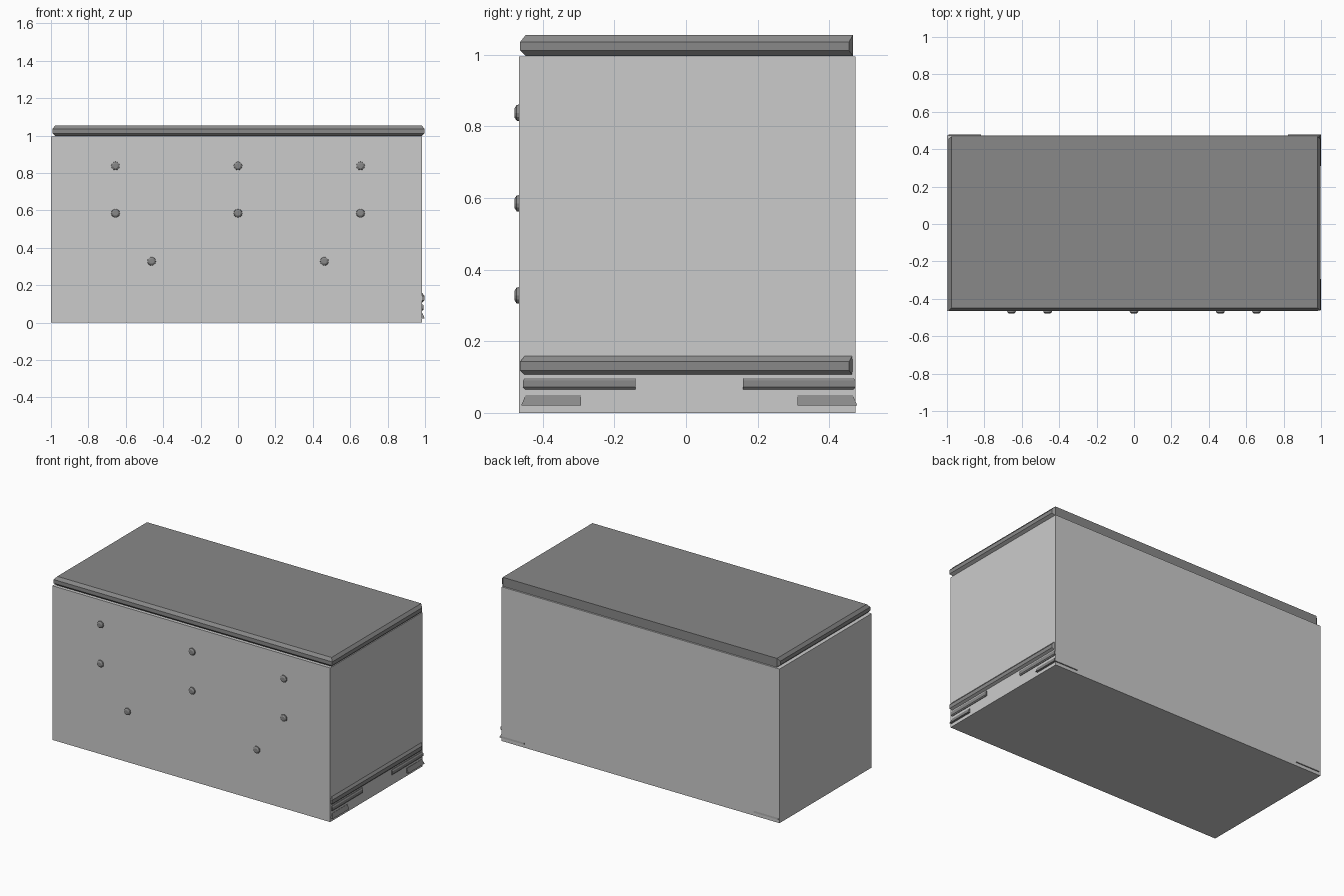
import bpy, bmesh
from math import cos, sin, pi

if "Cube" in bpy.data.objects:
    bpy.data.objects.remove(bpy.data.objects["Cube"])

dark = bpy.data.materials.new("dark_trim")
dark.diffuse_color = (0.25, 0.25, 0.25, 1)
dark.use_nodes = True
dark.node_tree.nodes["Principled BSDF"].inputs["Base Color"].default_value = dark.diffuse_color


def loft(name, rings, mat=dark):
    """Skin a stack of equal-length point rings and cap both ends."""
    bm = bmesh.new()
    loops = [[bm.verts.new(p) for p in r] for r in rings]
    n = len(loops[0])
    for a, b in zip(loops, loops[1:]):
        for i in range(n):
            j = (i + 1) % n
            bm.faces.new((a[i], a[j], b[j], b[i]))
    bm.faces.new(loops[0])
    bm.faces.new(loops[-1])
    bmesh.ops.recalc_face_normals(bm, faces=bm.faces)
    mesh = bpy.data.meshes.new(name)
    bm.to_mesh(mesh)
    bm.free()
    ob = bpy.data.objects.new(name, mesh)
    bpy.context.collection.objects.link(ob)
    if mat:
        mesh.materials.append(mat)
    return ob


def rect(x0, x1, y0, y1, z):
    return [(x0, y0, z), (x1, y0, z), (x1, y1, z), (x0, y1, z)]


def moulded_slab(name, z):
    """Slab with bevelled front and sides, back corners cut, flat back."""
    rings = []
    for dz, d in ((0, 0.015), (0.015, 0), (0.039, 0), (0.058, 0.015)):
        x0, x1, y0 = -0.992 + d, 0.997 - d, -0.463 + d
        yc = 0.455 + 0.8 * d
        rings.append([(x0, y0, z + dz), (x1, y0, z + dz), (x1, yc, z + dz),
                      (0.982, 0.467, z + dz), (-0.977, 0.467, z + dz),
                      (x0, yc, z + dz)] if d == 0 else
                     [(x0, y0, z + dz), (x1, y0, z + dz), (x1, 0.466, z + dz),
                      (x1 - 0.001, 0.467, z + dz), (x0 + 0.001, 0.467, z + dz),
                      (x0, 0.466, z + dz)])
    return loft(name, rings)


# Cabinet body
loft("cabinet_body", [rect(-1, 0.985, -0.466, 0.474, z) for z in (0, 0.995)], None)

# Top board and matching base moulding
moulded_slab("top_board", 0.997)
moulded_slab("base_moulding", 0.104)

# Corner brackets and flared feet
CX, CY = 0.003, 0.009
for sx, side in ((-1, "left"), (1, "right")):
    for sy, end in ((-1, "front"), (1, "back")):
        def block(hx, hy, ix, iy, z):
            xs = sorted((CX + sx * hx, CX + sx * ix))
            ys = sorted((CY + sy * hy, CY + sy * iy))
            return rect(*xs, *ys, z)
        loft(f"bracket_{side}_{end}",
             [block(0.99 - d, 0.464 - d, 0.66, 0.15, z)
              for z, d in ((0.066, 0.005), (0.072, 0), (0.09, 0), (0.098, 0.005))])
        loft(f"foot_{side}_{end}",
             [block(0.996, 0.469, 0.82, 0.302, 0.021),
              block(0.984, 0.457, 0.82, 0.302, 0.05)])

# Round drawer knobs
SIDES = 12
spots = [(x, z) for z in (0.838, 0.585) for x in (-0.655, 0, 0.655)]
spots += [(-0.462, 0.328), (0.462, 0.328)]
for k, (x, z) in enumerate(spots):
    rings = [[(x + r * cos(2 * pi * i / SIDES), y, z + r * sin(2 * pi * i / SIDES))
              for i in range(SIDES)]
             for y, r in ((-0.46, 0.02), (-0.467, 0.023), (-0.473, 0.022), (-0.479, 0.013))]
    loft(f"drawer_knob_{k + 1}", rings)
